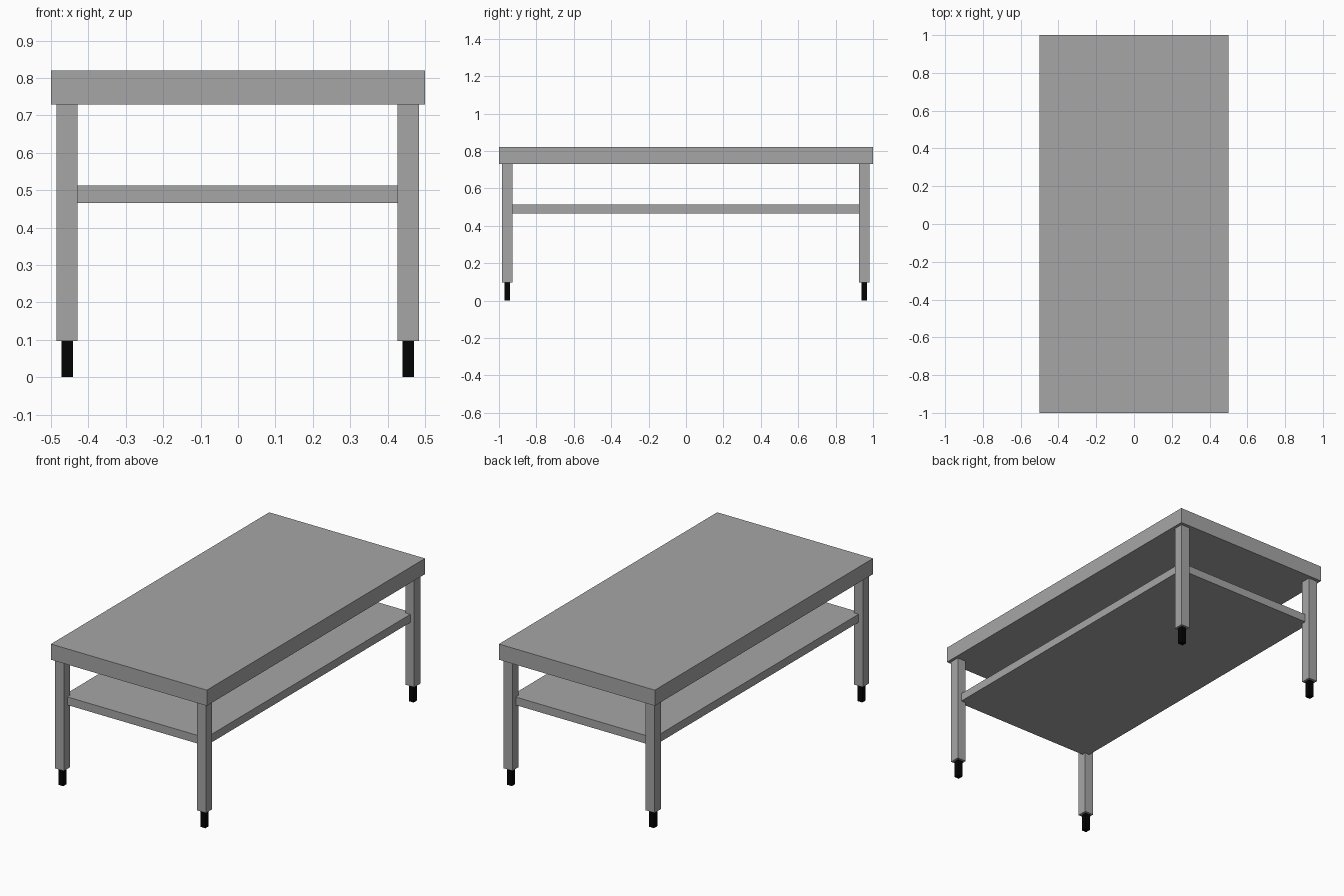
import bpy

if "Cube" in bpy.data.objects:
    bpy.data.objects.remove(bpy.data.objects["Cube"])


def material(name, v):
    m = bpy.data.materials.new(name)
    m.diffuse_color = (v, v, v, 1)
    m.use_nodes = True
    m.node_tree.nodes["Principled BSDF"].inputs["Base Color"].default_value = m.diffuse_color
    return m


grey = material("dark_grey", 0.38)
black = material("black_foot", 0.001)


def box(name, x, y, z0, z1, sx, sy, mat):
    bpy.ops.mesh.primitive_cube_add(size=1, location=(x, y, (z0 + z1) / 2))
    ob = bpy.context.object
    ob.name = name
    ob.scale = (sx, sy, z1 - z0)
    bpy.ops.object.transform_apply(location=False, rotation=False, scale=True)
    ob.data.materials.append(mat)
    return ob


# Thick table top and lower shelf
box("table_top", 0, 0, 0.729, 0.820, 1.0, 2.0, grey)
box("shelf", 0, 0, 0.466, 0.513, 0.916, 1.9, grey)

# Four square legs, each with a narrower black foot
for side, x in (("left", -0.457), ("right", 0.455)):
    for end, y in (("front", -0.956), ("back", 0.953)):
        box(f"{end}_{side}_leg", x, y, 0.097, 0.729, 0.057, 0.057, grey)
        box(f"{end}_{side}_foot", x, y, 0.0, 0.097, 0.031, 0.031, black)
